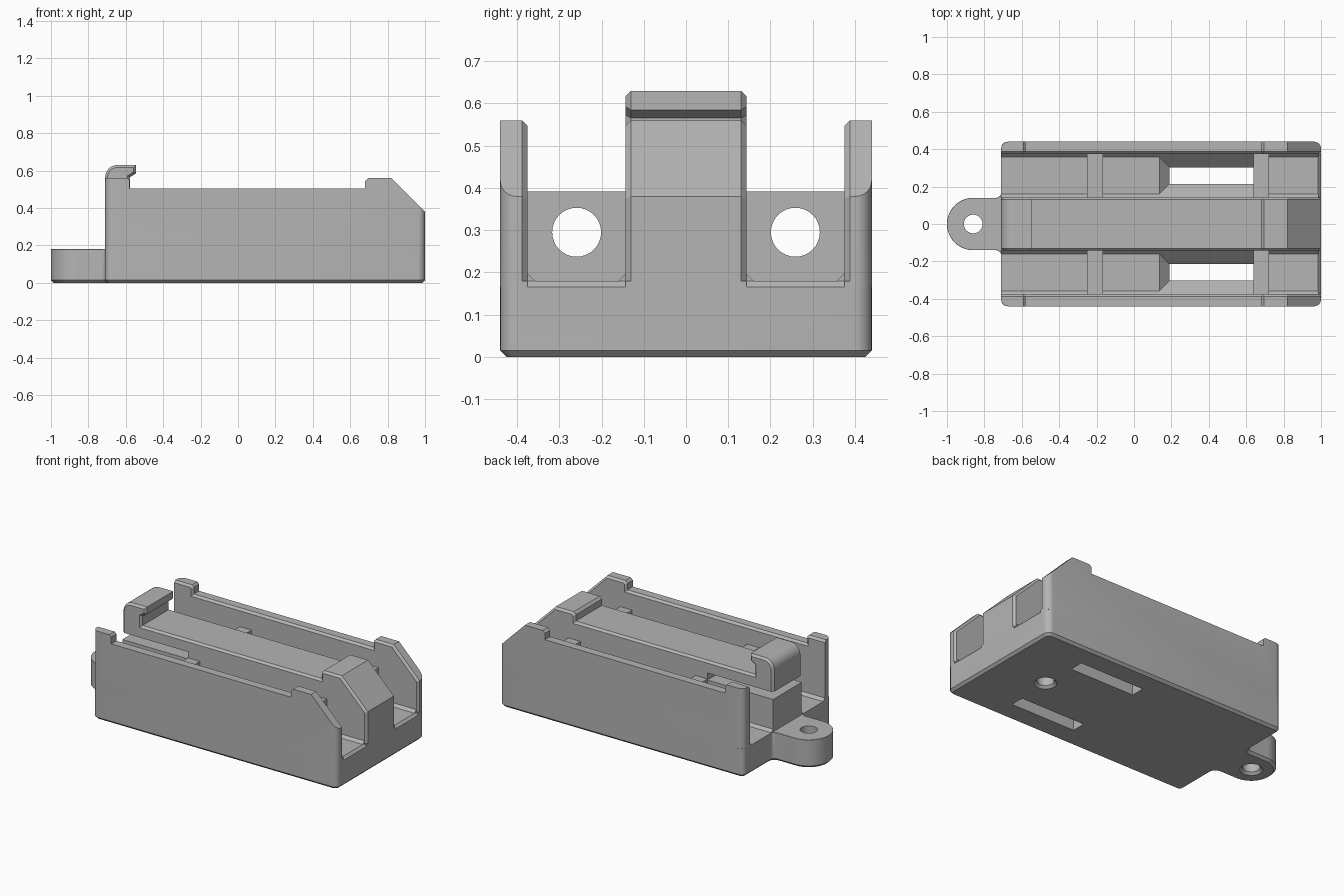
import bpy, bmesh
from math import cos, sin, radians, pi

cube = bpy.data.objects.get("Cube")
if cube:
    bpy.data.objects.remove(cube, do_unlink=True)

GREY = (0.46, 0.46, 0.46, 1)
plastic = bpy.data.materials.new("grey_plastic")
plastic.use_nodes = True
plastic.diffuse_color = GREY
plastic.node_tree.nodes["Principled BSDF"].inputs["Base Color"].default_value = GREY


def arc(cx, cy, r, a0, a1, n=8):
    angles = [radians(a0 + (a1 - a0) * i / n) for i in range(n + 1)]
    return [(cx + r * cos(a), cy + r * sin(a)) for a in angles]


def rect(x0, x1, y0, y1):
    return [(x0, y0), (x1, y0), (x1, y1), (x0, y1)]


def place(p, d, axis):
    # Profile point p at depth d along the chosen axis
    a, b = p
    return {"x": (d, a, b), "y": (a, d, b), "z": (a, b, d)}[axis]


def loft(name, rings, axis="z"):
    # Closed solid through a list of (depth, profile) rings
    bm = bmesh.new()
    loops = [[bm.verts.new(place(p, d, axis)) for p in pts] for d, pts in rings]
    for lo, hi in zip(loops, loops[1:]):
        for i in range(len(lo)):
            j = (i + 1) % len(lo)
            bm.faces.new((lo[i], lo[j], hi[j], hi[i]))
    bm.faces.new(loops[0][::-1])
    bm.faces.new(loops[-1])
    bmesh.ops.recalc_face_normals(bm, faces=bm.faces)
    mesh = bpy.data.meshes.new(name)
    bm.to_mesh(mesh)
    bm.free()
    mesh.materials.append(plastic)
    ob = bpy.data.objects.new(name, mesh)
    bpy.context.collection.objects.link(ob)
    return ob


def prism(name, pts, d0, d1, axis):
    return loft(name, [(d0, pts), (d1, pts)], axis)


def bevel(ob, rule, width, segments=1):
    # Bevel the edges whose two end points satisfy the rule
    bm = bmesh.new()
    bm.from_mesh(ob.data)
    edges = [e for e in bm.edges if rule(e.verts[0].co, e.verts[1].co)]
    bmesh.ops.bevel(bm, geom=edges, offset=width, segments=segments,
                    profile=0.5, affect="EDGES", clamp_overlap=True)
    bm.to_mesh(ob.data)
    bm.free()


def cut(ob, cutter):
    mod = ob.modifiers.new("cut", "BOOLEAN")
    mod.operation = "DIFFERENCE"
    mod.solver = "EXACT"
    mod.object = cutter
    bpy.context.view_layer.objects.active = ob
    bpy.ops.object.modifier_apply(modifier=mod.name)
    bpy.data.objects.remove(cutter, do_unlink=True)


def smooth(ob):
    bpy.ops.object.select_all(action="DESELECT")
    ob.select_set(True)
    bpy.context.view_layer.objects.active = ob
    bpy.ops.object.shade_smooth_by_angle(angle=radians(30))


BACK, FLOOR, SEAT = -0.71, 0.18, 0.165
IN, OUT, SIDE = 0.143, 0.375, 0.44
MID = (IN + OUT) / 2
CH = 0.013

# Base plate with rounded corners and screw tab
half = (arc(0.96, 0.40, 0.04, 0, 90) + arc(-0.675, 0.405, 0.035, 90, 180)
        + arc(-0.74, 0.17, 0.03, 0, -90) + arc(-0.86, 0, 0.14, 90, 180, 20))
outline = half + [(x, -y) for x, y in reversed(half[:-1])]
base = prism("base_plate", outline, 0, FLOOR, "z")
bevel(base, lambda a, b: max(a.z, b.z) < 0.001, 0.015)
bevel(base, lambda a, b: min(a.z, b.z) > FLOOR - 0.001
      and max(a.x, b.x) < BACK - 0.005, 0.01)

# Screw holes, countersunk from below
for x in (-0.86, 0.65):
    rings = [(z, arc(x, 0, r, 0, 348.75, 31))
             for z, r in ((-0.01, 0.075), (0.015, 0.05), (0.3, 0.05))]
    cut(base, loft("hole_cutter", rings))

for s in (1, -1):
    # Funnel narrowing to a slot in the floor, and the sloped channel lip
    y0, y1 = 0.215, 0.302
    narrow = rect(0.19, 0.64, s * y0, s * y1)
    wide = rect(0.12, 0.64, s * (y0 - 0.07), s * (y1 + 0.07))
    cut(base, loft("slot_cutter", [(-0.02, narrow), (0.125, narrow), (0.195, wide)]))
    cut(base, prism("lip_cutter", [(0.984, 0.181), (1.02, 0.181), (1.02, 0.145)],
                    s * IN, s * OUT, "y"))
smooth(base)

# Shared front end of the three long walls
nose = [(1, SEAT), (1, 0.38), (0.82, 0.56), (0.695, 0.56), (0.68, 0.545), (0.68, 0.505)]

for s, side in ((1, "left"), (-1, "right")):
    # Outer wall with raised ends
    pts = [(BACK, SEAT)] + nose + [(-0.58, 0.505), (-0.58, 0.548),
                                   (-0.592, 0.56), (BACK, 0.56)]
    wall = prism(side + "_wall", pts, s * OUT, s * SIDE, "y")

    def corner(a, b):
        return (min(abs(a.y), abs(b.y)) > SIDE - 0.001 and abs(a.x - b.x) < 0.001
                and (a.x > 0.99 or a.x < BACK + 0.001))

    def inner_rim(a, b):
        return (max(abs(a.y), abs(b.y)) < OUT + 0.001 and max(a.z, b.z) > 0.3
                and ((a.z + b.z) / 2 > 0.45 or min(a.x, b.x) > 0.99)
                and max(a.x, b.x) > BACK + 0.001)

    bevel(wall, corner, 0.038, 6)
    bevel(wall, inner_rim, CH)
    smooth(wall)

    # Chamfer strips along the channel floor
    for y, d in ((IN, 1), (OUT, -1)):
        tri = [(s * y, FLOOR - 0.01), (s * y, FLOOR + 0.017),
               (s * (y + d * 0.017), FLOOR), (s * (y + d * 0.017), FLOOR - 0.01)]
        prism(side + "_floor_chamfer", tri, BACK, 0.986, "x")

    # Cross bars with a bore for the rod
    for x, where in ((-0.25, "rear"), (0.64, "front")):
        bar = prism(side + "_" + where + "_bar",
                    rect(s * IN, s * OUT, SEAT, 0.392), x, x + 0.083, "x")
        cut(bar, prism("bore_cutter", arc(s * MID, 0.295, 0.058, 0, 348.75, 31),
                       x - 0.1, x + 0.2, "x"))
        smooth(bar)

# Centre wall with spring latch and the slit below it
hook = [(-0.577, 0.505), (-0.577, 0.565), (-0.545, 0.585), (-0.545, 0.63)]
crown = arc(-0.645, 0.565, 0.065, 90, 180, 8)
slit = [(BACK, 0.43), (-0.25, 0.43), (-0.25, 0.385), (BACK, 0.385)]
centre = prism("centre_wall", [(BACK, SEAT)] + nose + hook + crown + slit, -IN, IN, "y")
bevel(centre, lambda a, b: abs(a.y - b.y) < 0.001
      and ((a.z + b.z) / 2 > 0.44 or min(a.x, b.x) > 0.99
           or (a.x > 0.8 and b.x > 0.8 and min(a.z, b.z) > 0.3)), CH)
smooth(centre)
